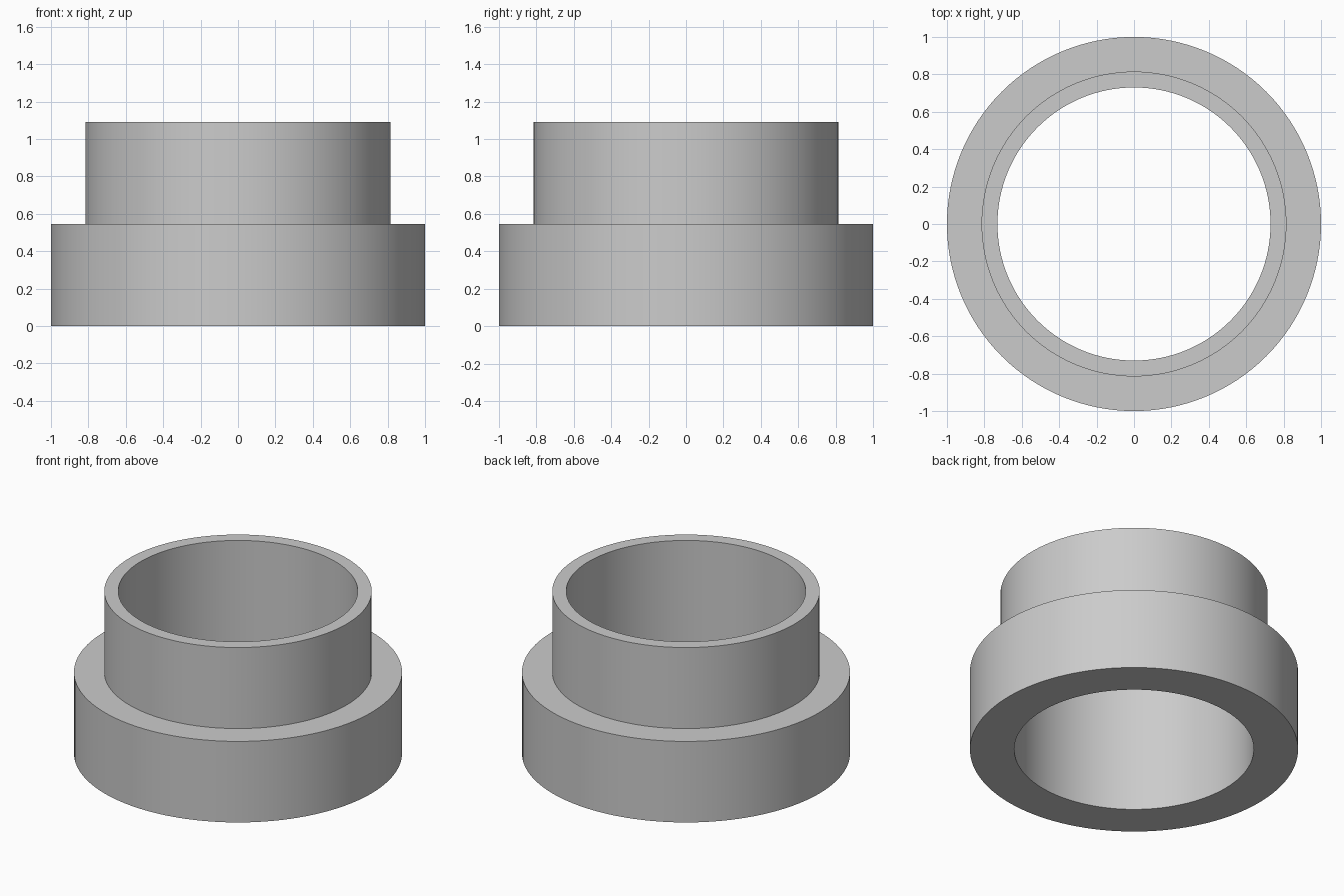
import bpy
import bmesh
import math

cube = bpy.data.objects.get("Cube")
if cube:
    bpy.data.objects.remove(cube, do_unlink=True)

SEGMENTS = 128
BORE, NECK, FLANGE = 0.73, 0.815, 1.0
STEP, TOP = 0.545, 1.09

# Plain grey finish
grey = bpy.data.materials.new("grey")
colour = (0.6, 0.6, 0.6, 1)
grey.diffuse_color = colour
grey.use_nodes = True
grey.node_tree.nodes["Principled BSDF"].inputs["Base Color"].default_value = colour


def lathe(name, profile):
    """Revolve a closed (radius, height) profile around the z axis."""
    bm = bmesh.new()
    rings = []
    for i in range(SEGMENTS):
        a = math.tau * i / SEGMENTS
        rings.append([bm.verts.new((r * math.cos(a), r * math.sin(a), z))
                      for r, z in profile])
    n = len(profile)
    for i, ring in enumerate(rings):
        after = rings[(i + 1) % SEGMENTS]
        for j in range(n):
            k = (j + 1) % n
            bm.faces.new((ring[j], after[j], after[k], ring[k]))
    bmesh.ops.recalc_face_normals(bm, faces=bm.faces)
    mesh = bpy.data.meshes.new(name)
    bm.to_mesh(mesh)
    bm.free()
    mesh.materials.append(grey)
    obj = bpy.data.objects.new(name, mesh)
    bpy.context.collection.objects.link(obj)
    bpy.ops.object.select_all(action="DESELECT")
    obj.select_set(True)
    bpy.context.view_layer.objects.active = obj
    bpy.ops.object.shade_smooth_by_angle(angle=math.radians(30))
    return obj


# Stepped collar: wide flange, narrow neck and a straight through bore
lathe("stepped_collar", [(BORE, 0), (FLANGE, 0), (FLANGE, STEP),
                         (NECK, STEP), (NECK, TOP), (BORE, TOP)])
